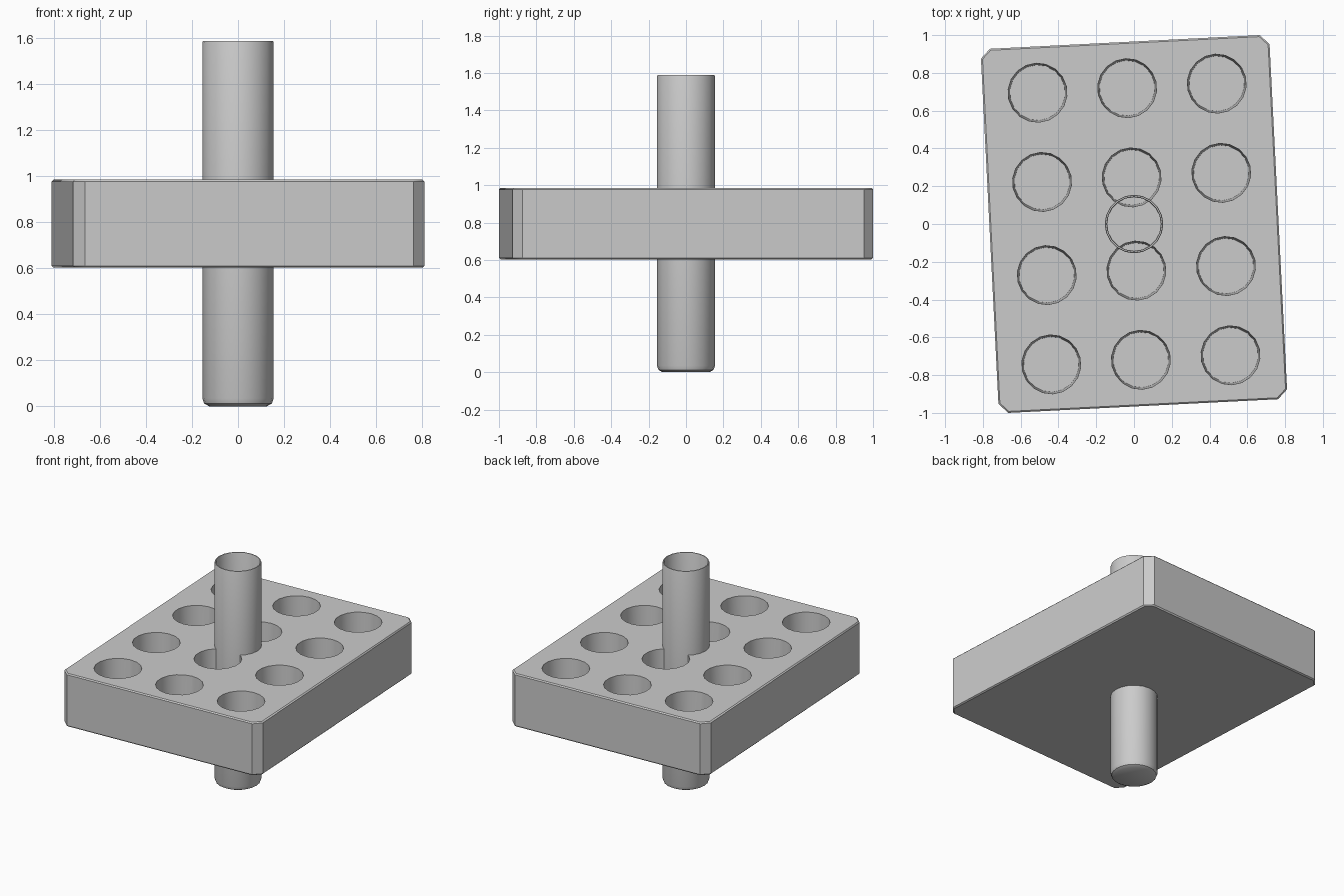
import bpy, bmesh, math
from mathutils import Matrix

cube = bpy.data.objects.get("Cube")
if cube:
    bpy.data.objects.remove(cube, do_unlink=True)

grey = bpy.data.materials.new("light grey")
grey.use_nodes = True
grey.diffuse_color = (0.6, 0.6, 0.6, 1)
grey.node_tree.nodes["Principled BSDF"].inputs["Base Color"].default_value = (0.6, 0.6, 0.6, 1)

TILT = math.radians(2.9)


def finish(name, bm):
    bmesh.ops.recalc_face_normals(bm, faces=bm.faces)
    mesh = bpy.data.meshes.new(name)
    bm.to_mesh(mesh)
    bm.free()
    mesh.materials.append(grey)
    ob = bpy.data.objects.new(name, mesh)
    bpy.context.collection.objects.link(ob)
    return ob


def smooth(ob):
    bpy.ops.object.select_all(action="DESELECT")
    ob.select_set(True)
    bpy.context.view_layer.objects.active = ob
    bpy.ops.object.shade_smooth_by_angle(angle=math.radians(40))


# Rack block with chamfered corners and softened rims
low, high = 0.603, 0.985
bm = bmesh.new()
bmesh.ops.create_cube(bm, size=1)
bmesh.ops.scale(bm, vec=(1.53, 1.93, high - low), verts=bm.verts)
bmesh.ops.translate(bm, vec=(0, 0, (low + high) / 2), verts=bm.verts)
uprights = [e for e in bm.edges if abs(e.verts[0].co.z - e.verts[1].co.z) > 0.1]
bmesh.ops.bevel(bm, geom=uprights, offset=0.05, segments=1, affect="EDGES")
rims = [e for e in bm.edges if abs(e.verts[0].co.z - e.verts[1].co.z) < 0.01]
bmesh.ops.bevel(bm, geom=rims, offset=0.008, segments=1, affect="EDGES")
bmesh.ops.rotate(bm, matrix=Matrix.Rotation(TILT, 3, "Z"), verts=bm.verts)
rack = finish("rack_block", bm)

# Blind holes, slightly tapered, four rows of three
depth = 0.32
bm = bmesh.new()
for x in (-0.475, 0, 0.475):
    for y in (-0.72, -0.247, 0.247, 0.72):
        bmesh.ops.create_cone(
            bm, cap_ends=True, segments=18, radius1=0.147, radius2=0.157,
            depth=depth + 0.02,
            matrix=Matrix.Translation((x, y, high + 0.02 - (depth + 0.02) / 2)))
bmesh.ops.rotate(bm, matrix=Matrix.Rotation(TILT, 3, "Z"), verts=bm.verts)
cutter = finish("hole_cutter", bm)
cutter.hide_render = True

cut = rack.modifiers.new("holes", "BOOLEAN")
cut.operation = "DIFFERENCE"
cut.solver = "EXACT"
cut.object = cutter
bpy.context.view_layer.objects.active = rack
bpy.ops.object.modifier_apply(modifier=cut.name)
bpy.data.objects.remove(cutter, do_unlink=True)
smooth(rack)

# Open tube standing through the rack, with a rounded foot
profile = [(0, 0), (0.125, 0), (0.147, 0.012), (0.155, 0.035), (0.155, 1.58),
           (0.152, 1.588), (0.145, 1.588), (0.142, 1.58), (0.142, 0.04), (0, 0.03)]
bm = bmesh.new()
points = [bm.verts.new((r, 0, z)) for r, z in profile]
edges = [bm.edges.new(pair) for pair in zip(points, points[1:])]
bmesh.ops.spin(bm, geom=points + edges, cent=(0, 0, 0), axis=(0, 0, 1),
               angle=math.tau, steps=20, use_merge=False)
bmesh.ops.remove_doubles(bm, verts=bm.verts, dist=0.0005)
tube = finish("tube", bm)
smooth(tube)
